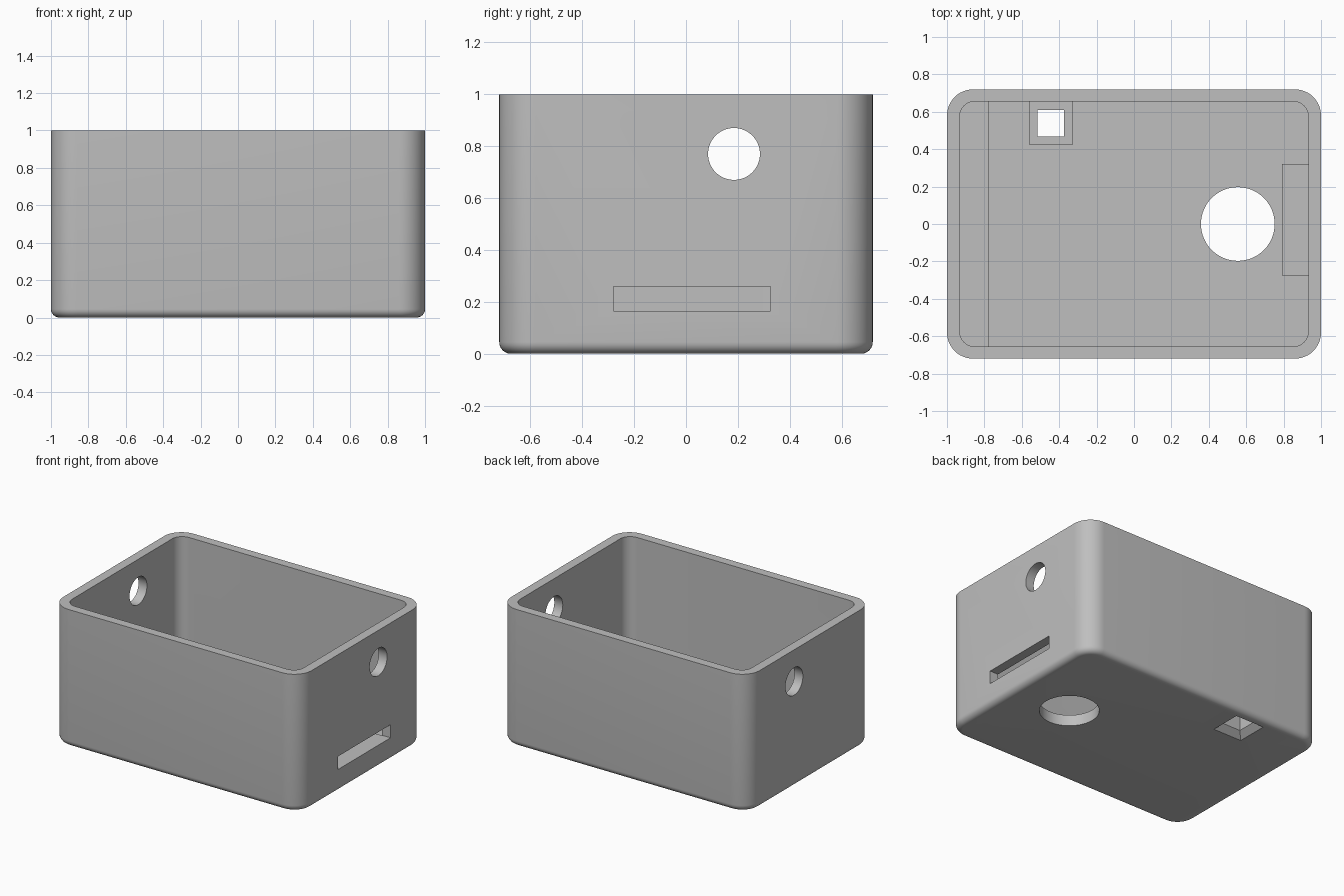
import bpy, bmesh
from math import cos, sin, pi, radians
from mathutils import Matrix

old = bpy.data.objects.get("Cube")
if old:
    bpy.data.objects.remove(old)

grey = bpy.data.materials.new("plain grey")
grey.use_nodes = True
colour = (0.52, 0.52, 0.52, 1)
grey.diffuse_color = colour
grey.node_tree.nodes["Principled BSDF"].inputs["Base Color"].default_value = colour


def finish(name, bm):
    bmesh.ops.recalc_face_normals(bm, faces=bm.faces)
    mesh = bpy.data.meshes.new(name)
    bm.to_mesh(mesh)
    bm.free()
    mesh.materials.append(grey)
    ob = bpy.data.objects.new(name, mesh)
    bpy.context.collection.objects.link(ob)
    return ob


def rounded_rect(hx, hy, r, z, steps=12):
    """Ring of points around a rectangle with rounded corners."""
    pts = []
    for k, (sx, sy) in enumerate([(1, 1), (-1, 1), (-1, -1), (1, -1)]):
        for i in range(steps + 1):
            a = (k + i / steps) * pi / 2
            pts.append((sx * (hx - r) + r * cos(a), sy * (hy - r) + r * sin(a), z))
    return pts


def loft(name, rings):
    """Closed solid through a stack of matching rings."""
    bm = bmesh.new()
    loops = [[bm.verts.new(p) for p in ring] for ring in rings]
    n = len(loops[0])
    for a, b in zip(loops, loops[1:]):
        for i in range(n):
            j = (i + 1) % n
            bm.faces.new((a[i], a[j], b[j], b[i]))
    bm.faces.new(loops[0])
    bm.faces.new(loops[-1])
    return finish(name, bm)


def box(name, x0, x1, y0, y1, z0, z1):
    return loft(name, [[(x0, y0, z), (x1, y0, z), (x1, y1, z), (x0, y1, z)]
                       for z in (z0, z1)])


def cylinder(name, r, depth, matrix):
    bm = bmesh.new()
    bmesh.ops.create_cone(bm, cap_ends=True, segments=64, radius1=r, radius2=r,
                          depth=depth, matrix=matrix)
    return finish(name, bm)


def square_ring(cx, cy, h, z):
    return [(cx + sx * h, cy + sy * h, z) for sx, sy in
            [(-1, -1), (1, -1), (1, 1), (-1, 1)]]


def combine(body, tool, operation):
    mod = body.modifiers.new(tool.name, "BOOLEAN")
    mod.operation = operation
    mod.solver = "EXACT"
    mod.object = tool
    bpy.context.view_layer.objects.active = body
    bpy.ops.object.modifier_apply(modifier=mod.name)
    bpy.data.objects.remove(tool)


# Open case: rounded bottom edge outside, straight walls inside
fillet, floor = 0.045, 0.08
rings = []
for i in range(7):
    a = i / 6 * pi / 2
    inset = fillet * (1 - sin(a))
    rings.append(rounded_rect(1 - inset, 0.72 - inset, 0.14 - inset, fillet * (1 - cos(a))))
rings.append(rounded_rect(1, 0.72, 0.14, 1))
rings.append(rounded_rect(0.932, 0.655, 0.08, 1))
rings.append(rounded_rect(0.932, 0.655, 0.08, floor))
case = loft("open_case", rings)

# Raised parts on the floor
combine(case, box("end_ledge", -0.95, -0.775, -0.67, 0.67, 0.06, 0.165), "UNION")
combine(case, box("slot_shelf", 0.79, 0.96, -0.275, 0.322, 0.06, 0.17), "UNION")
combine(case, box("square_post", -0.56, -0.33, 0.423, 0.67, 0.06, 0.2), "UNION")

# Openings: aligned side holes, floor hole, connector slot, flared square hole
combine(case, cylinder("side_holes", 0.1, 3, Matrix.Translation((0, 0.185, 0.77))
                       @ Matrix.Rotation(pi / 2, 4, "Y")), "DIFFERENCE")
combine(case, cylinder("floor_hole", 0.197, 0.4, Matrix.Translation((0.555, 0, 0))),
        "DIFFERENCE")
combine(case, box("slot", 0.75, 1.1, -0.28, 0.325, 0.165, 0.26), "DIFFERENCE")
combine(case, loft("flared_hole", [square_ring(-0.445, 0.539, h, z) for h, z in
                                   [(0.126, -0.01), (0.07, 0.04), (0.07, 0.4)]]),
        "DIFFERENCE")

# Smooth the rounded edges, keep the rest crisp
bpy.ops.object.select_all(action="DESELECT")
case.select_set(True)
bpy.context.view_layer.objects.active = case
bpy.ops.object.shade_smooth_by_angle(angle=radians(30))
